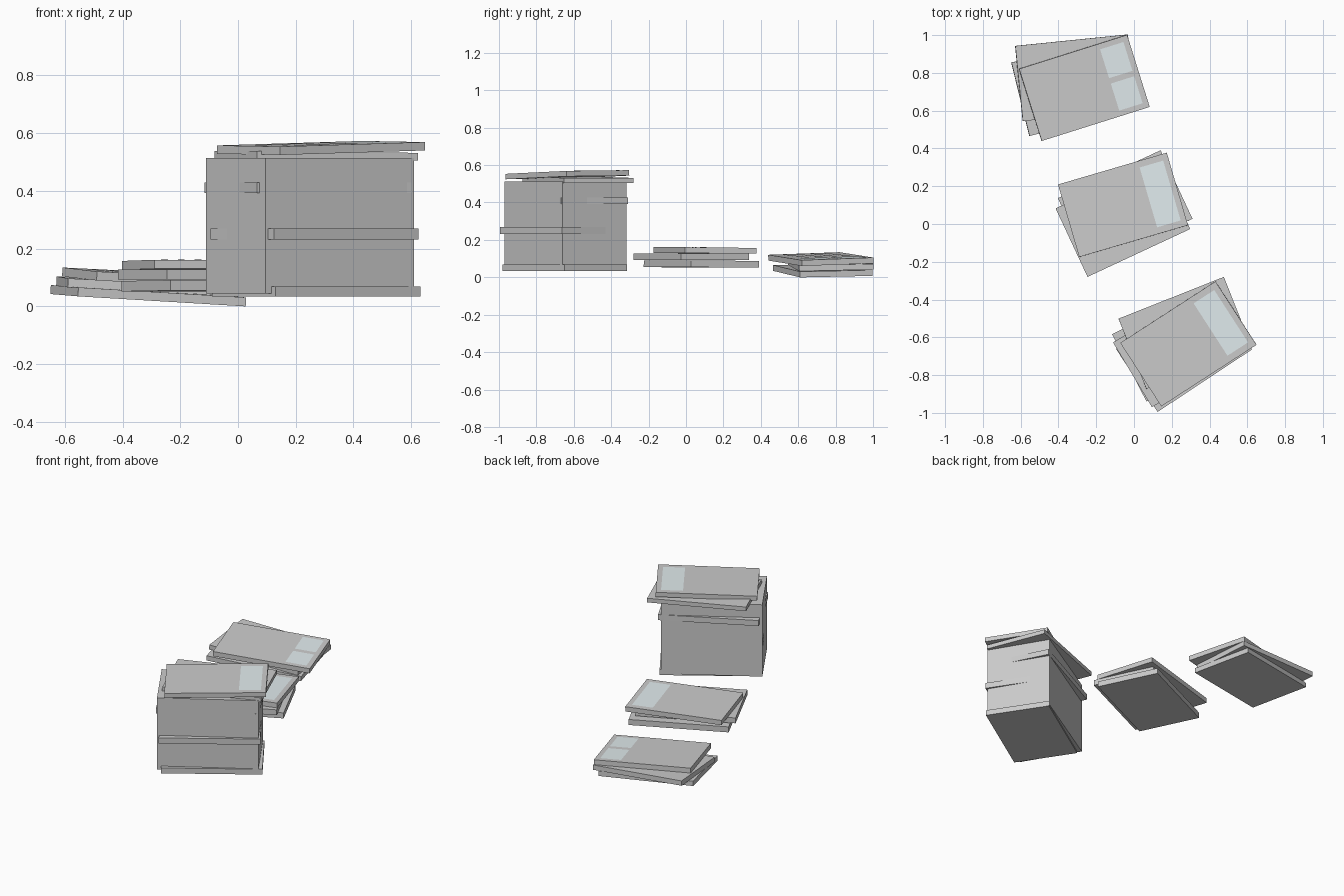
import bpy, bmesh
from math import radians
from mathutils import Matrix, Vector

if "Cube" in bpy.data.objects:
    bpy.data.objects.remove(bpy.data.objects["Cube"])

L, W = 0.6, 0.4  # folded paper length and width


def material(name, rgb):
    m = bpy.data.materials.new(name)
    m.diffuse_color = (*rgb, 1)
    m.use_nodes = True
    m.node_tree.nodes["Principled BSDF"].inputs["Base Color"].default_value = m.diffuse_color
    return m


PRINT = material("print_column", (0.86, 0.86, 0.86))
PICTURE = material("picture_block", (0.76, 0.84, 0.86))


def placement(corner, angle, z, tilt_u, tilt_v):
    """Frame at the centre of a paper's underside, from its front left corner."""
    rot = Matrix.Rotation(radians(angle), 4, 'Z')
    c = Vector((corner[0], corner[1], z)) + rot @ Vector((L / 2, W / 2, 0))
    return (Matrix.Translation(c) @ rot @ Matrix.Rotation(-tilt_u, 4, 'Y')
            @ Matrix.Rotation(tilt_v, 4, 'X'))


def add_mesh(name, bm, matrix, mat=None):
    me = bpy.data.meshes.new(name)
    bm.to_mesh(me)
    bm.free()
    ob = bpy.data.objects.new(name, me)
    ob.matrix_world = matrix
    if mat:
        me.materials.append(mat)
    bpy.context.collection.objects.link(ob)
    return ob


def paper(name, corner, angle, z, thick, tilt_u=0.0, tilt_v=0.0):
    bm = bmesh.new()
    bmesh.ops.create_cube(bm, size=1, matrix=Matrix.Translation((0, 0, thick / 2))
                          @ Matrix.Diagonal((L, W, thick, 1)))
    m = placement(corner, angle, z, tilt_u, tilt_v)
    add_mesh(name, bm, m)
    return m @ Matrix.Translation((0, 0, thick))


def patches(name, matrix, rects, mat):
    """Flat printed areas just above a paper's top face: (u0, u1, v0, v1)."""
    bm = bmesh.new()
    for u0, u1, v0, v1 in rects:
        bm.faces.new([bm.verts.new((u - L / 2, v - W / 2, 0.001))
                      for u, v in ((u0, v0), (u1, v0), (u1, v1), (u0, v1))])
    add_mesh(name, bm, matrix, mat)


def front_page(name, top, pictures):
    columns = [(0.05 + i * 0.06, 0.075 + i * 0.06, 0.04, 0.36) for i in range(6)]
    patches(name + "_columns", top, columns, PRINT)
    patches(name + "_pictures", top, pictures, PICTURE)


one_picture = [(0.44, 0.57, 0.035, 0.365)]
two_pictures = [(0.44, 0.57, 0.03, 0.18), (0.44, 0.57, 0.21, 0.37)]

# Back stack: three loose, tilted papers
paper("back_paper_bottom", (-0.555, 0.466), 13.9, 0.021, 0.031, -0.058, 0.02)
paper("back_paper_middle", (-0.59, 0.545), 5.8, 0.053, 0.031, -0.053, 0.017)
top = paper("back_paper_top", (-0.49, 0.44), 17.5, 0.082, 0.031, -0.048, 0.035)
front_page("back_page", top, two_pictures)

# Middle stack: three nearly level papers
paper("middle_paper_bottom", (-0.234, -0.226), 25, 0.053, 0.036, 0, -0.008)
paper("middle_paper_middle", (-0.246, -0.28), 25, 0.093, 0.035)
top = paper("middle_paper_top", (-0.29, -0.175), 16.3, 0.128, 0.031, 0, -0.01)
front_page("middle_page", top, one_picture)

# Front stack: tall aligned bundle with a few papers slipped out of line
paper("front_paper_bottom", (0.13, -0.98), 33.3, 0.034, 0.035)
paper("front_bundle", (0.095, -0.97), 31, 0.045, 0.468)
paper("front_paper_slipped_low", (0.125, -0.995), 33.5, 0.232, 0.037)
paper("front_paper_slipped_high", (0.066, -0.94), 27, 0.392, 0.036)
paper("front_paper_upper", (0.065, -0.873), 21.6, 0.508, 0.027, -0.012, 0)
top = paper("front_paper_top", (0.145, -0.965), 32.9, 0.534, 0.029, 0.026, 0.01)
front_page("front_page", top, one_picture)
